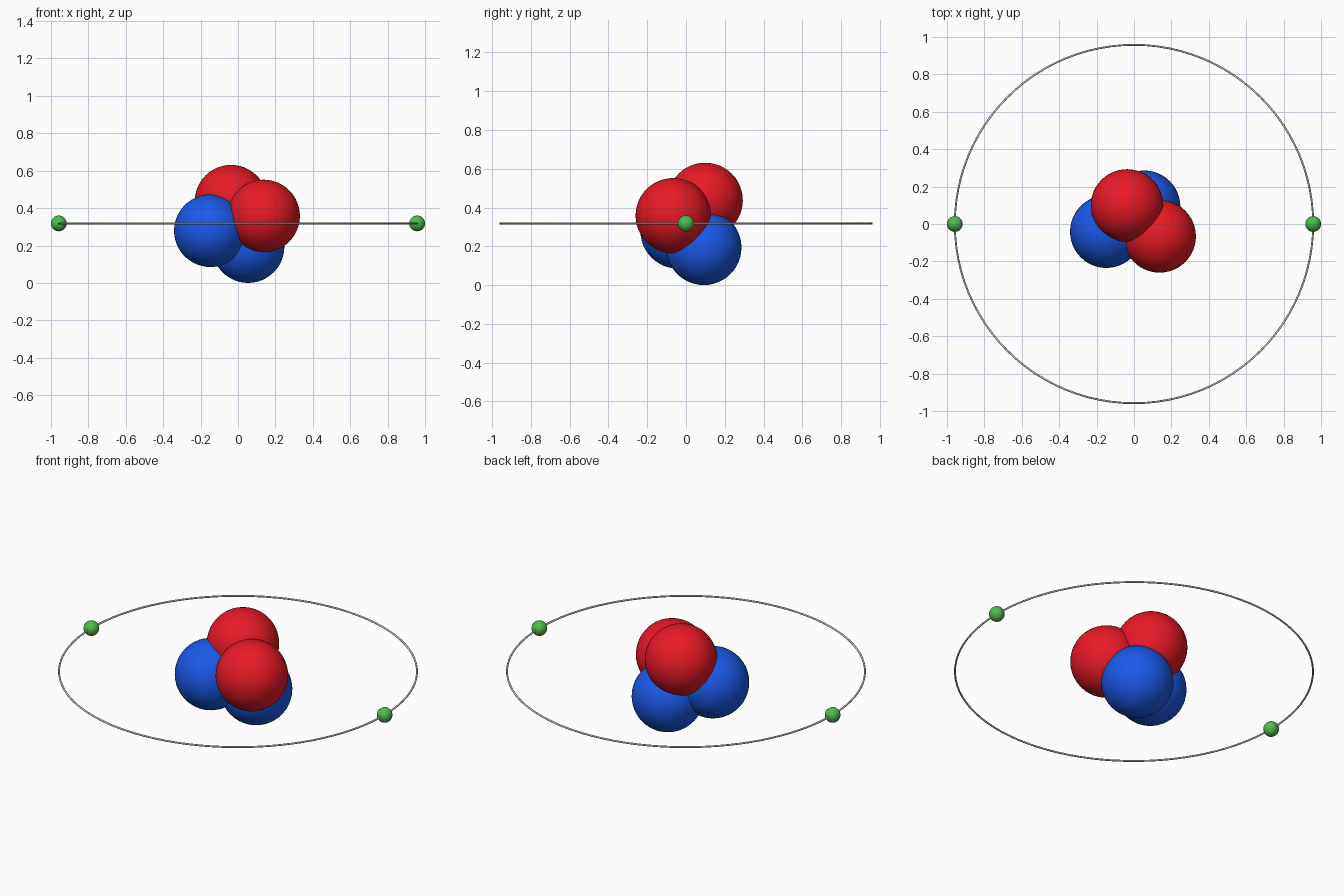
import bpy

if "Cube" in bpy.data.objects:
    bpy.data.objects.remove(bpy.data.objects["Cube"])


def make_material(name, color):
    mat = bpy.data.materials.new(name)
    mat.diffuse_color = (*color, 1.0)
    mat.use_nodes = True
    mat.node_tree.nodes["Principled BSDF"].inputs["Base Color"].default_value = mat.diffuse_color
    return mat


def ball(name, center, radius, mat, segments=48, rings=24):
    bpy.ops.mesh.primitive_uv_sphere_add(
        segments=segments, ring_count=rings, radius=radius, location=center)
    obj = bpy.context.object
    obj.name = name
    obj.data.materials.append(mat)
    bpy.ops.object.shade_smooth()
    return obj


red = make_material("red", (0.8, 0.01, 0.02))
blue = make_material("blue", (0.01, 0.1, 0.8))
green = make_material("green", (0.08, 0.5, 0.08))

R = 0.194            # nucleon radius
ORBIT = 0.958        # orbit radius
ORBIT_Z = 0.318      # orbit height

# Nucleus: tetrahedral cluster of overlapping balls
ball("proton_front", (0.137, -0.066, 0.358), R, red)
ball("proton_top", (-0.037, 0.099, 0.437), R, red)
ball("neutron_left", (-0.148, -0.041, 0.279), R, blue)
ball("neutron_bottom", (0.054, 0.092, R), R, blue)

# Thin orbit ring
bpy.ops.mesh.primitive_torus_add(
    major_radius=ORBIT, minor_radius=0.005, major_segments=96,
    minor_segments=12, location=(0, 0, ORBIT_Z))
bpy.context.object.name = "orbit_ring"
bpy.ops.object.shade_smooth()

# Two electrons on opposite sides of the orbit
for name, side in (("electron_right", 1), ("electron_left", -1)):
    ball(name, (side * ORBIT, 0, ORBIT_Z), 0.042, green, 32, 16)
